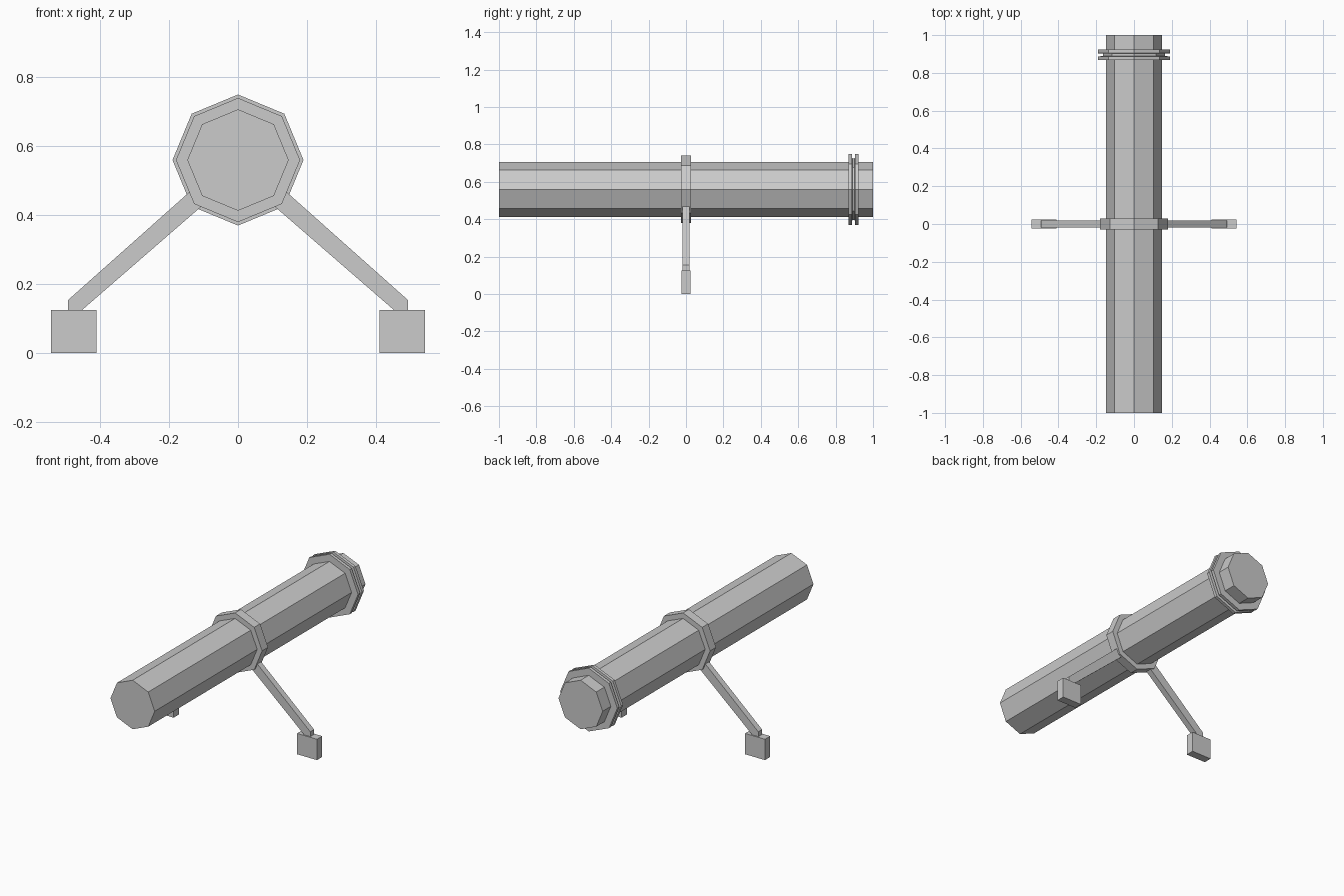
import bpy, bmesh, math

cube = bpy.data.objects.get("Cube")
if cube:
    bpy.data.objects.remove(cube, do_unlink=True)

AXIS_Z = 0.56
SIDES = 8

grey = bpy.data.materials.new("light_grey")
grey.use_nodes = True
colour = (0.6, 0.6, 0.6, 1)
grey.diffuse_color = colour
grey.node_tree.nodes["Principled BSDF"].inputs["Base Color"].default_value = colour


def finish(name, bm):
    bmesh.ops.recalc_face_normals(bm, faces=bm.faces)
    mesh = bpy.data.meshes.new(name)
    bm.to_mesh(mesh)
    bm.free()
    mesh.materials.append(grey)
    obj = bpy.data.objects.new(name, mesh)
    bpy.context.collection.objects.link(obj)
    return obj


def octagonal(name, profile):
    """Lathe (radius, y) points around the tube axis, capped at both ends."""
    bm = bmesh.new()
    rings = []
    for r, y in profile:
        angles = [math.tau * i / SIDES for i in range(SIDES)]
        rings.append([bm.verts.new((r * math.sin(a), y, AXIS_Z + r * math.cos(a)))
                      for a in angles])
    for a, b in zip(rings, rings[1:]):
        for i in range(SIDES):
            j = (i + 1) % SIDES
            bm.faces.new((a[i], a[j], b[j], b[i]))
    bm.faces.new(rings[0])
    bm.faces.new(rings[-1])
    return finish(name, bm)


def prism(name, outline, half_depth, side):
    """Extrude an (x, z) outline along y; side mirrors it in x."""
    bm = bmesh.new()
    face = bm.faces.new([bm.verts.new((side * x, -half_depth, z)) for x, z in outline])
    out = bmesh.ops.extrude_face_region(bm, geom=[face])
    verts = [v for v in out["geom"] if isinstance(v, bmesh.types.BMVert)]
    bmesh.ops.translate(bm, verts=verts, vec=(0, 2 * half_depth, 0))
    return finish(name, bm)


# Long tube and the collar that carries the legs
octagonal("tube", [(0.147, -1), (0.147, 1)])
octagonal("middle_collar", [(0.18, -0.028), (0.18, 0.028)])

# Grooved flange near the rear end
octagonal("rear_flange", [(0.19, 0.868), (0.19, 0.887), (0.165, 0.889),
                          (0.165, 0.902), (0.19, 0.904), (0.19, 0.923)])

# Splayed legs standing on block feet
leg = [(0.458, 0.12), (0.493, 0.12), (0.493, 0.154), (0.13, 0.477), (0.095, 0.435)]
foot = [(0.41, 0), (0.542, 0), (0.542, 0.125), (0.41, 0.125)]
for label, side in (("left", 1), ("right", -1)):
    prism(label + "_leg", leg, 0.018, side)
    prism(label + "_foot", foot, 0.025, side)
